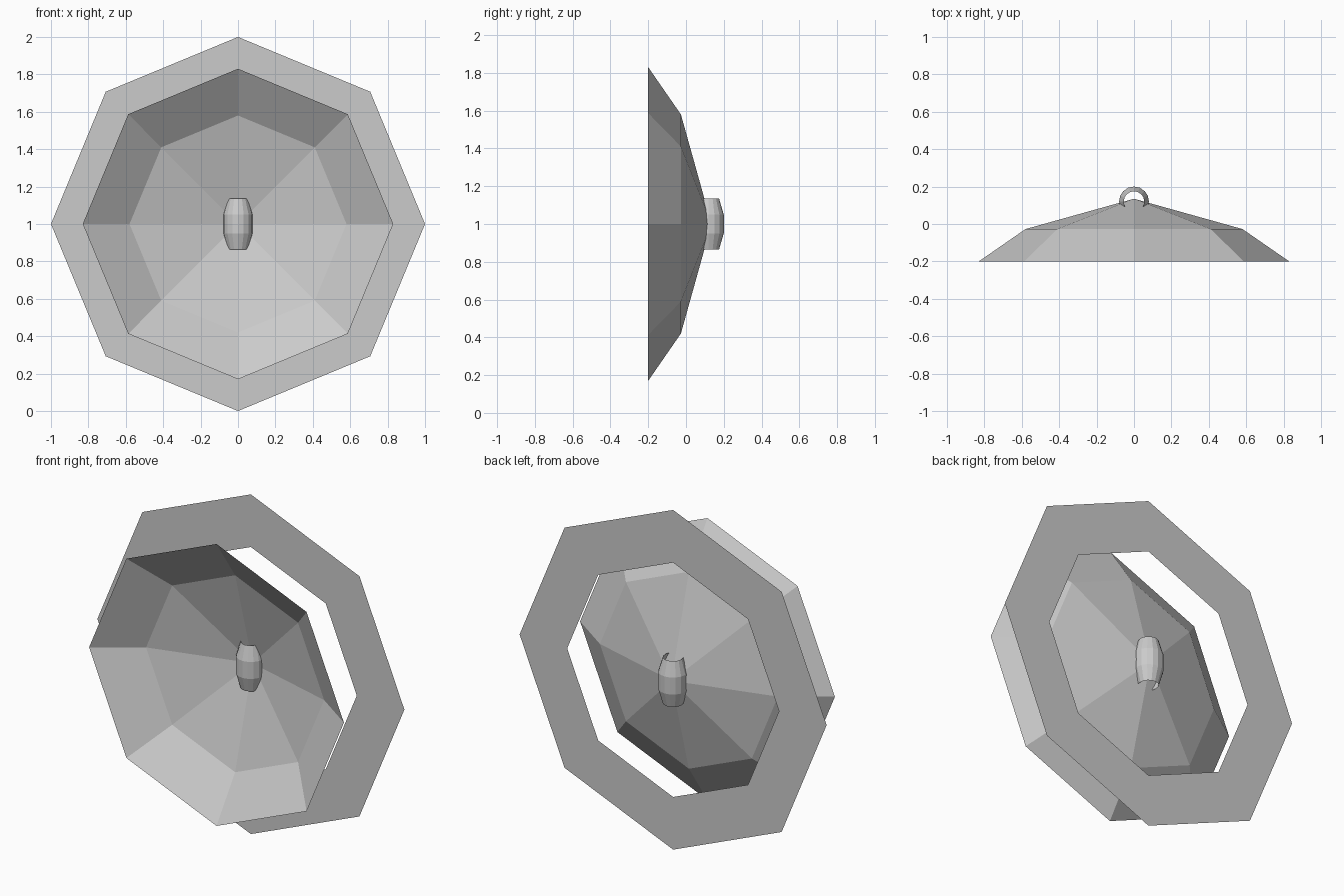
import bpy, bmesh
from math import cos, sin, tau
from mathutils import Vector

cube = bpy.data.objects.get("Cube")
if cube:
    bpy.data.objects.remove(cube, do_unlink=True)

grey = bpy.data.materials.new("light grey")
grey.use_nodes = True
colour = (0.6, 0.6, 0.6, 1)
grey.diffuse_color = colour
grey.node_tree.nodes["Principled BSDF"].inputs["Base Color"].default_value = colour


def along_y(r, h, a):
    return Vector((r * cos(a), h, 1 + r * sin(a)))


def along_z(r, h, a):
    return Vector((r * cos(a), 0.12 + r * sin(a), 1 + h))


def revolve(name, profile, sides, place):
    """Sweep (radius, height) pairs into a thin open shell."""
    bm = bmesh.new()
    rows = []
    for r, h in profile:
        count = sides if r else 1
        rows.append([bm.verts.new(place(r, h, tau * i / sides)) for i in range(count)])
    for low, high in zip(rows, rows[1:]):
        for i in range(sides):
            j = (i + 1) % sides
            corners = [low[i], low[j]]
            corners += [high[j], high[i]] if len(high) > 1 else [high[0]]
            bm.faces.new(corners)
    bmesh.ops.recalc_face_normals(bm, faces=bm.faces)
    mesh = bpy.data.meshes.new(name)
    bm.to_mesh(mesh)
    bm.free()
    mesh.materials.append(grey)
    obj = bpy.data.objects.new(name, mesh)
    bpy.context.collection.objects.link(obj)
    return obj


# Eight-sided dish, open to the front
revolve("dish", [(0.83, -0.2), (0.58, -0.027), (0, 0.135)], 8, along_y)

# Flat ring behind the dish rim
revolve("ring", [(1, 0.12), (0.69, 0.12)], 8, along_y)

# Open barrel tube passing through the dish centre
revolve("barrel_tube", [(0.055, -0.135), (0.08, -0.05), (0.08, 0.05), (0.055, 0.135)],
        16, along_z)
